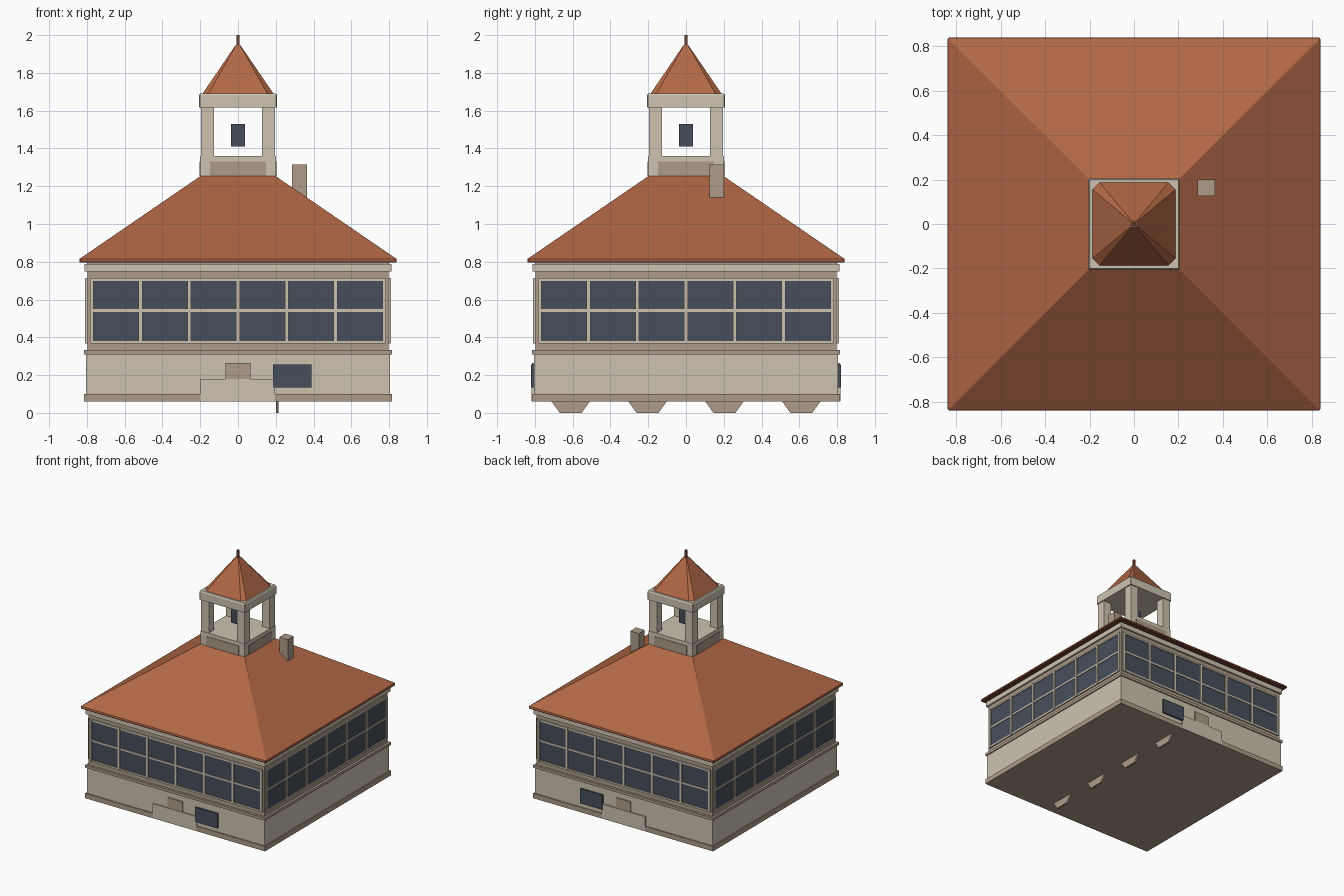
import bpy
import bmesh
from math import pi
from mathutils import Matrix

if "Cube" in bpy.data.objects:
    bpy.data.objects.remove(bpy.data.objects["Cube"])


def material(name, *rgb):
    m = bpy.data.materials.new(name)
    m.use_nodes = True
    m.diffuse_color = (*rgb, 1)
    m.node_tree.nodes["Principled BSDF"].inputs["Base Color"].default_value = (*rgb, 1)
    return m


CREAM = material("cream plaster", 0.61, 0.545, 0.44)
TAN = material("tan trim", 0.42, 0.33, 0.25)
TILE = material("terracotta tile", 0.44, 0.136, 0.06)
RUST = material("dark rust trim", 0.17, 0.05, 0.03)
GLASS = material("dark glass", 0.062, 0.078, 0.105)


def finish(name, bm, mat):
    bmesh.ops.recalc_face_normals(bm, faces=bm.faces)
    mesh = bpy.data.meshes.new(name)
    bm.to_mesh(mesh)
    bm.free()
    mesh.materials.append(mat)
    ob = bpy.data.objects.new(name, mesh)
    bpy.context.collection.objects.link(ob)
    return ob


def add_box(bm, x, y, z):
    """Box between pairs of x, y and z limits."""
    size = [b - a for a, b in (x, y, z)]
    mid = [(a + b) / 2 for a, b in (x, y, z)]
    bmesh.ops.create_cube(bm, size=1, matrix=Matrix.Translation(mid) @ Matrix.Diagonal((*size, 1)))


def boxes(name, mat, limits, turns=1, step=pi / 2):
    """One object from several boxes, repeated around the vertical axis."""
    bm = bmesh.new()
    for k in range(turns):
        part = bmesh.new()
        for lim in limits:
            add_box(part, *lim)
        part.transform(Matrix.Rotation(k * step, 4, "Z"))
        temp = bpy.data.meshes.new("temp")
        part.to_mesh(temp)
        part.free()
        bm.from_mesh(temp)
        bpy.data.meshes.remove(temp)
    return finish(name, bm, mat)


def slab(name, mat, half, z0, z1):
    return boxes(name, mat, [((-half, half), (-half, half), (z0, z1))])


def loft(name, mat, rings):
    """Solid through square rings (half width, corner cut, height)."""
    bm = bmesh.new()
    loops = []
    for h, c, z in rings:
        pts = [(h, c - h), (h, h - c), (h - c, h), (c - h, h),
               (-h, h - c), (-h, c - h), (c - h, -h), (h - c, -h)]
        loops.append([bm.verts.new((x, y, z)) for x, y in pts])
    for a, b in zip(loops, loops[1:]):
        for i in range(8):
            j = (i + 1) % 8
            bm.faces.new((a[i], a[j], b[j], b[i]))
    bm.faces.new(loops[0])
    bm.faces.new(loops[-1])
    bmesh.ops.remove_doubles(bm, verts=bm.verts, dist=1e-5)
    return finish(name, bm, mat)


# Ground floor
slab("base_plinth", TAN, 0.815, 0.06, 0.10)
slab("ground_floor_wall", CREAM, 0.806, 0.10, 0.31)
slab("middle_band", TAN, 0.815, 0.31, 0.332)

# Entrances, front and back
for side, s in (("front", -1), ("back", 1)):
    def span(depth):
        return tuple(sorted((s * 0.79, s * depth)))
    boxes(side + "_door", TAN, [((-0.067, 0.065), span(0.814), (0.15, 0.265))])
    boxes(side + "_steps", CREAM, [((-0.2, 0.195), span(0.818), (0.062, 0.18))])
    boxes(side + "_ground_window", GLASS, [((0.185, 0.388), span(0.82), (0.135, 0.255))])

# Upper floor with window bands on all four sides
slab("upper_floor_wall", TAN, 0.797, 0.332, 0.75)
boxes("window_glass", GLASS, [((-0.77, 0.77), (-0.801, -0.79), (0.373, 0.706))], turns=4)
pitch = 0.258
bars = []
for i in range(7):
    x = (i - 3) * pitch
    bars.append(((x - 0.01, x + 0.01), (-0.809, -0.79), (0.369, 0.711)))
for z in (0.374, 0.542, 0.706):
    bars.append(((-0.782, 0.782), (-0.807, -0.79), (z - 0.007, z + 0.007)))
boxes("window_bars", CREAM, bars, turns=4)
slab("cornice", CREAM, 0.812, 0.748, 0.788)
slab("eave_underside", TAN, 0.80, 0.785, 0.80)

# Main roof
slab("roof_edge", RUST, 0.838, 0.797, 0.81)
loft("main_roof", TILE, [(0.84, 0.008, 0.806), (0.838, 0.006, 0.816), (0.2, 0, 1.253)])
boxes("chimney", TAN, [((0.287, 0.365), (0.125, 0.2), (1.1, 1.315))])

# Bell tower
slab("tower_base", CREAM, 0.2, 1.22, 1.36)
boxes("tower_base_panels", TAN, [((-0.147, 0.147), (-0.204, -0.19), (1.253, 1.33))], turns=4)
boxes("tower_posts", CREAM, [((0.127, 0.197), (-0.197, -0.127), (1.355, 1.63))], turns=4)
loft("tower_cap", CREAM, [(0.206, 0.004, 1.618), (0.206, 0.004, 1.68), (0.2, 0.004, 1.692)])
boxes("bell", GLASS, [((-0.038, 0.038), (-0.038, 0.038), (1.41, 1.53))])
loft("spire", TILE, [(0.188, 0.032, 1.69), (0.014, 0.003, 1.945)])
slab("finial", RUST, 0.008, 1.93, 2.0)

# Thin tapered feet in a row under the floor
for i in range(4):
    y = (i - 1.5) * 0.407
    bm = bmesh.new()
    add_box(bm, (0.2, 0.215), (-0.105, 0.105), (0, 0.065))
    for v in bm.verts:
        if v.co.z < 0.01:
            v.co.y *= 0.55
        v.co.y += y
    finish("foot_%d" % (i + 1), bm, TAN)
